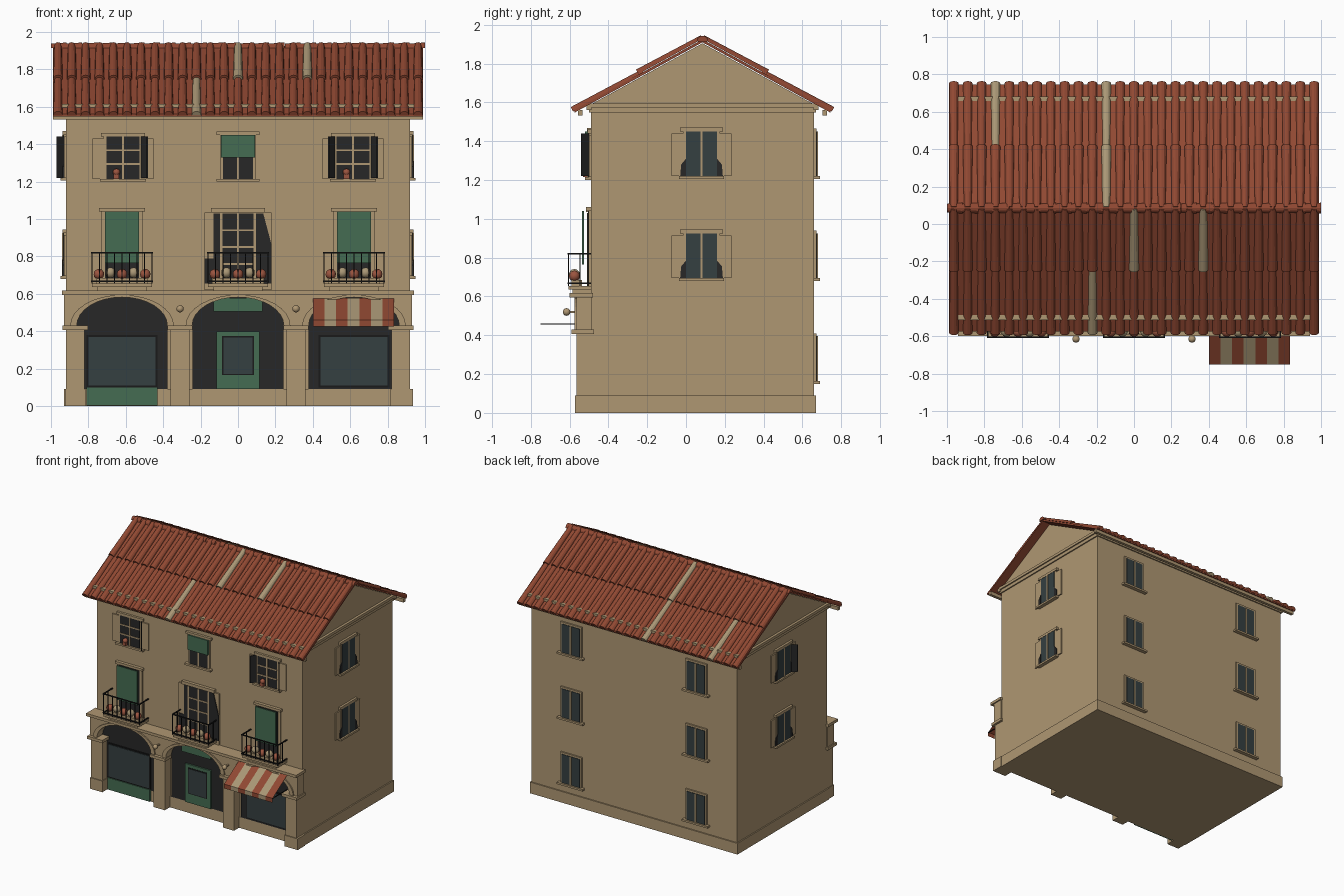
import bpy, bmesh, math
from mathutils import Matrix, Vector

cube = bpy.data.objects.get("Cube")
if cube:
    bpy.data.objects.remove(cube, do_unlink=True)


def material(name, rgb):
    m = bpy.data.materials.new(name)
    m.use_nodes = True
    m.diffuse_color = (*rgb, 1)
    m.node_tree.nodes["Principled BSDF"].inputs["Base Color"].default_value = (*rgb, 1)
    return m


PLASTER = material("tan plaster", (0.43, 0.31, 0.17))
CLAY = material("clay red", (0.28, 0.065, 0.032))
PALE = material("pale tile", (0.40, 0.31, 0.18))
GREEN = material("green paint", (0.06, 0.15, 0.085))
DARK = material("dark interior", (0.02, 0.02, 0.02))
GLASS = material("slate glass", (0.035, 0.05, 0.052))
IRON = material("black iron", (0.01, 0.01, 0.01))
FLOWER = material("flower red", (0.33, 0.09, 0.05))

# Wall frames: local x runs along the wall, local -y points out of it
def wall(x, y, degrees):
    return Matrix.Translation((x, y, 0)) @ Matrix.Rotation(math.radians(degrees), 4, "Z")


WORLD = Matrix()
FRONT, RIGHT = wall(0, -0.49, 0), wall(0.92, 0, 90)
BACK, LEFT = wall(0, 0.66, 180), wall(-0.92, 0, -90)


def finish(name, bm, mats, frame=WORLD):
    bm.transform(frame)
    mesh = bpy.data.meshes.new(name)
    bm.to_mesh(mesh)
    bm.free()
    for m in mats:
        mesh.materials.append(m)
    ob = bpy.data.objects.new(name, mesh)
    bpy.context.scene.collection.objects.link(ob)
    return ob


def prism(name, pts, a, b, axis, mat, frame=WORLD):
    """Extrude a 2D outline from a to b along an axis."""
    place = {"x": lambda p, t: (t, p[0], p[1]),
             "y": lambda p, t: (p[0], t, p[1]),
             "z": lambda p, t: (p[0], p[1], t)}[axis]
    bm = bmesh.new()
    ends = [[bm.verts.new(place(p, t)) for p in pts] for t in (a, b)]
    for end in ends:
        bm.faces.new(end)
    n = len(pts)
    for i in range(n):
        j = (i + 1) % n
        bm.faces.new((ends[0][i], ends[0][j], ends[1][j], ends[1][i]))
    bmesh.ops.recalc_face_normals(bm, faces=bm.faces)
    return finish(name, bm, [mat], frame)


def box(name, x0, x1, y0, y1, z0, z1, mat, frame=WORLD):
    return prism(name, [(x0, y0), (x1, y0), (x1, y1), (x0, y1)], z0, z1, "z", mat, frame)


def panel(name, x0, x1, z0, z1, out, mat, frame=FRONT, back=0.01):
    """Plate on a wall, standing out by the given depth."""
    return box(name, x0, x1, -out, back, z0, z1, mat, frame)


def ball(name, loc, r, mat):
    bm = bmesh.new()
    bmesh.ops.create_icosphere(bm, subdivisions=2, radius=r)
    for f in bm.faces:
        f.smooth = True
    return finish(name, bm, [mat], Matrix.Translation(loc))


# House body with gables, plinth and cornice
RIDGE_Y, RIDGE_Z = 0.085, 1.91
prism("house_body", [(-0.49, 0), (0.66, 0), (0.66, 1.59), (RIDGE_Y, RIDGE_Z - 0.005), (-0.49, 1.59)],
      -0.92, 0.92, "x", PLASTER)
box("plinth", -0.93, 0.93, -0.5, 0.67, 0, 0.09, PLASTER)
box("cornice_lower", -0.93, 0.93, -0.5, 0.67, 1.547, 1.573, PLASTER)
box("cornice_upper", -0.94, 0.94, -0.51, 0.68, 1.573, 1.595, PLASTER)
for name, y in (("front", -0.5), ("back", 0.67)):
    box(name + "_eave_strip", -0.94, 0.94, y - 0.013, y + 0.013, 1.56, 1.615, PLASTER)
    edge = y + math.copysign(0.045, y)
    box(name + "_eave_board", -0.99, 0.99, edge - 0.012, edge + 0.012, 1.532, 1.56, PLASTER)

# Roof slopes
EAVE = 0.66
for name, s in (("front", -1), ("back", 1)):
    y = RIDGE_Y + s * EAVE
    prism(name + "_roof_slab", [(RIDGE_Y, RIDGE_Z), (y, 1.547), (y, 1.562), (RIDGE_Y, RIDGE_Z + 0.015)],
          -0.99, 0.99, "x", CLAY)


def half_tile(bm, p0, p1, r0, r1, side, index):
    """Tapered half-round tile from p0 to p1, arched above its side direction."""
    p0, p1, side = Vector(p0), Vector(p1), Vector(side)
    up = side.cross(p1 - p0).normalized()
    if up.z < 0:
        up = -up
    rings = []
    for p, r in ((p0, r0), (p1, r1)):
        rings.append([bm.verts.new(p + side * r * math.cos(math.pi * k / 6) + up * r * math.sin(math.pi * k / 6))
                      for k in range(7)])
    a, b = rings
    faces = [bm.faces.new(a), bm.faces.new(b)]
    faces += [bm.faces.new((a[k], a[(k + 1) % 7], b[(k + 1) % 7], b[k])) for k in range(7)]
    for f in faces:
        f.material_index = index


# Two rows of tiles on each slope, with a few pale replacements
PITCH = 2 / 27
pale = {(-1, 1, -3), (-1, 0, 0), (-1, 0, 5), (1, 0, -2), (1, 1, -2), (1, 1, -10)}
for name, s in (("front", -1), ("back", 1)):
    bm = bmesh.new()
    for col in range(-13, 14):
        for row, (t0, t1, lift) in enumerate(((0, 0.5, 0.008), (0.46, 1.01, 0))):
            ends = [(col * PITCH, RIDGE_Y + s * t * EAVE, RIDGE_Z + 0.01 + lift - t * 0.363) for t in (t0, t1)]
            half_tile(bm, *ends, 0.02, 0.026, (1, 0, 0), int((s, row, col) in pale))
    bmesh.ops.recalc_face_normals(bm, faces=bm.faces)
    finish(name + "_roof_tiles", bm, [CLAY, PALE])
bm = bmesh.new()
for i in range(24):
    x = -1 + i / 12
    half_tile(bm, (x, RIDGE_Y, 1.915), (x + 0.083, RIDGE_Y, 1.915), 0.023, 0.029, (0, 1, 0), 0)
bmesh.ops.recalc_face_normals(bm, faces=bm.faces)
finish("ridge_tiles", bm, [CLAY])

# Arcade: piers, capitals, arches and ledge
for i, (x, w) in enumerate(((-0.87, 0.05), (-0.31, 0.05), (0.31, 0.05), (0.87, 0.05))):
    box(f"pier_{i}", x - w, x + w, -0.565, -0.48, 0, 0.41, PLASTER)
    if i in (0, 3):
        box(f"pier_base_{i}", x - 0.055, x + 0.065 if i else x + 0.055, -0.572, -0.48, 0, 0.09, PLASTER)
    box(f"capital_{i}", x - 0.068, x + 0.068, -0.59, -0.475, 0.407, 0.43, PLASTER)
for name, x0, x1, c, half in (("left", -0.93, -0.31, -0.62, 0.242), ("middle", -0.31, 0.31, 0, 0.245),
                              ("right", 0.31, 0.93, 0.62, 0.242)):
    def curve(rx, rz):
        return [(c - rx * math.cos(math.pi * k / 16), 0.43 + rz * math.sin(math.pi * k / 16)) for k in range(17)]
    inner = curve(half, 0.152)
    prism(name + "_arch", [(x0, 0.43)] + inner + [(x1, 0.43), (x1, 0.6), (x0, 0.6)], -0.565, -0.485, "y", PLASTER)
    prism(name + "_arch_moulding", inner + curve(half + 0.035, 0.165)[::-1], -0.575, -0.56, "y", PLASTER)
    panel(name + "_shop_recess", c - 0.242, c + 0.242, 0.09, 0.59, 0.012, DARK)
box("arcade_ledge", -0.94, 0.94, -0.6, -0.48, 0.595, 0.617, PLASTER)
for x in (-0.31, 0.31):
    ball("lamp_globe", (x, -0.615, 0.52), 0.02, PLASTER)
    box("lamp_bracket", x - 0.006, x + 0.006, -0.61, -0.56, 0.515, 0.525, PLASTER)

# Shop fronts and door
for name, x in (("left", -0.62), ("right", 0.62)):
    panel(name + "_shop_frame", x - 0.19, x + 0.19, 0.1, 0.38, 0.018, IRON)
    panel(name + "_shop_glass", x - 0.18, x + 0.18, 0.11, 0.37, 0.022, GLASS)
panel("shop_green_base", -0.81, -0.43, 0.004, 0.1, 0.025, GREEN)
panel("door", -0.115, 0.115, 0.09, 0.4, 0.025, GREEN)
panel("door_glass_edge", -0.085, 0.085, 0.165, 0.375, 0.028, IRON)
panel("door_glass", -0.078, 0.078, 0.172, 0.368, 0.031, GLASS)
panel("door_transom", -0.13, 0.13, 0.505, 0.577, 0.05, GREEN)

# Striped awning with valance
bm = bmesh.new()
STRIPE = 0.435 / 7
for i in range(7):
    x0, x1 = 0.4 + i * STRIPE, 0.4 + (i + 1) * STRIPE
    for (ya, za), (yb, zb) in (((-0.56, 0.578), (-0.75, 0.46)), ((-0.75, 0.46), (-0.75, 0.425))):
        f = bm.faces.new([bm.verts.new(p) for p in ((x0, ya, za), (x0, yb, zb), (x1, yb, zb), (x1, ya, za))])
        f.material_index = i % 2
finish("awning", bm, [CLAY, PALE])
for x in (0.403, 0.832):
    box("awning_rod", x - 0.003, x + 0.003, -0.75, -0.56, 0.455, 0.461, IRON)


def bars(name, x, half, z0, z1, depth, frame, columns, rows):
    """Glazing bars over an opening."""
    for u in columns:
        panel(name + "_upright", x + u * half - 0.006, x + u * half + 0.006, z0, z1, depth, PLASTER, frame)
    for t in rows:
        z = z0 + t * (z1 - z0)
        panel(name + "_crossbar", x - half, x + half, z - 0.005, z + 0.005, depth, PLASTER, frame)


def window(name, x, z0, frame, half=0.08, height=0.23, pane=GLASS, shutters=False, rows=()):
    top = z0 + height
    panel(name + "_surround", x - half - 0.015, x + half + 0.015, z0, top + 0.015, 0.012, PLASTER, frame)
    panel(name + "_pane", x - half, x + half, z0, top, 0.016, pane, frame)
    bars(name, x, half, z0, top, 0.02, frame, (0,), rows)
    panel(name + "_sill", x - half - 0.035, x + half + 0.035, z0 - 0.015, z0, 0.03, PLASTER, frame)
    if shutters:
        panel(name + "_lintel", x - half - 0.03, x + half + 0.03, top, top + 0.02, 0.018, PLASTER, frame)
        for s in (-1, 1):
            a, b = sorted((x + s * (half + 0.002), x + s * (half + 0.075)))
            panel(name + "_shutter", a, b, z0, top - 0.01, 0.01, PLASTER, frame)


# Back and side windows
for x in (-0.56, 0.56):
    for z in (0.165, 0.695, 1.22):
        window("back_window", x, z, BACK)
for name, frame, u in (("right", RIGHT, 0.08), ("left", LEFT, -0.08)):
    for z in (0.695, 1.22):
        window(name + "_window", u, z, frame, shutters=True)
        for s in (-1, 1):
            prism(name + "_curtain", [(u + s * 0.08, z), (u + s * 0.11, z), (u + s * 0.105, z + 0.06),
                                      (u + s * 0.08, z + 0.09)], -0.017, 0, "y", DARK, frame)


def swung_shutter(x, s, frame):
    prism("swung_shutter", [(x, 0), (x + s * 0.008, 0), (x + s * 0.046, -0.05), (x + s * 0.038, -0.05)],
          1.22, 1.44, "z", DARK, frame)


# Top floor front windows
for x, sides in ((-0.615, (1,)), (0.615, (-1, 1))):
    window("top_window", x, 1.215, FRONT, half=0.088, height=0.225, pane=DARK, shutters=True, rows=(0.35, 0.68))
    for s in sides:
        swung_shutter(x + s * 0.088, s, FRONT)
    ball("sill_flower", (x - 0.035, -0.515, 1.25), 0.02, FLOWER)
    box("sill_pot", x - 0.05, x - 0.02, -0.53, -0.5, 1.215, 1.24, FLOWER)
swung_shutter(0, 1, LEFT)
window("top_middle_window", 0, 1.215, FRONT, height=0.235, pane=DARK)
panel("top_middle_lintel", -0.115, 0.115, 1.45, 1.468, 0.02, PLASTER)
panel("top_middle_blind", -0.09, 0.09, 1.33, 1.45, 0.03, GREEN)

# Balcony doors
for x in (-0.62, 0.62):
    panel("balcony_door_surround", x - 0.11, x + 0.11, 0.62, 1.05, 0.012, PLASTER)
    panel("balcony_door_opening", x - 0.09, x + 0.09, 0.655, 1.04, 0.016, DARK)
    panel("balcony_door_lintel", x - 0.122, x + 0.122, 1.04, 1.06, 0.025, PLASTER)
    box("balcony_door_blind", x - 0.092, x + 0.092, -0.535, -0.525, 0.765, 1.04, GREEN)
panel("middle_door_surround", -0.18, 0.18, 0.62, 1.035, 0.012, PLASTER)
panel("middle_door_opening", -0.13, 0.125, 0.655, 1.03, 0.016, DARK)
panel("middle_door_lintel", -0.145, 0.145, 1.035, 1.06, 0.025, PLASTER)
bars("middle_door", 0, 0.09, 0.655, 1.03, 0.02, FRONT, (-1, 0, 1), (0.28, 0.52, 0.76))
prism("middle_door_shutter", [(0.12, 0.655), (0.18, 0.655), (0.18, 0.86), (0.135, 1.03), (0.12, 1.03)],
      -0.018, 0, "y", DARK, FRONT)
panel("middle_door_left_shutter", -0.18, -0.13, 0.655, 0.79, 0.016, DARK)

# Balconies with railings and flowers
for x in (-0.62, 0, 0.62):
    box("balcony_slab", x - 0.16, x + 0.16, -0.605, -0.48, 0.637, 0.655, PLASTER)
    box("balcony_console", x - 0.13, x + 0.13, -0.585, -0.48, 0.61, 0.637, PLASTER)
    for z in (0.667, 0.82):
        box("front_rail", x - 0.165, x + 0.165, -0.61, -0.602, z - 0.004, z + 0.004, IRON)
        for s in (-1, 1):
            box("side_rail", x + s * 0.161 - 0.004, x + s * 0.161 + 0.004, -0.61, -0.49, z - 0.004, z + 0.004, IRON)
    for k in range(-4, 5):
        u = x + k * 0.161 / 4
        box("railing_bar", u - 0.003, u + 0.003, -0.609, -0.603, 0.655, 0.82, IRON)
    for s in (-1, 1):
        u = x + s * 0.161
        box("side_bar", u - 0.003, u + 0.003, -0.55, -0.544, 0.655, 0.82, IRON)
    box("planter", x - 0.14, x + 0.14, -0.59, -0.535, 0.655, 0.685, PLASTER)
    for k in range(-2, 3):
        ball("balcony_flower", (x + k * 0.062, -0.575, 0.705 + 0.008 * (k % 2)), 0.029, PALE if k % 2 else FLOWER)
